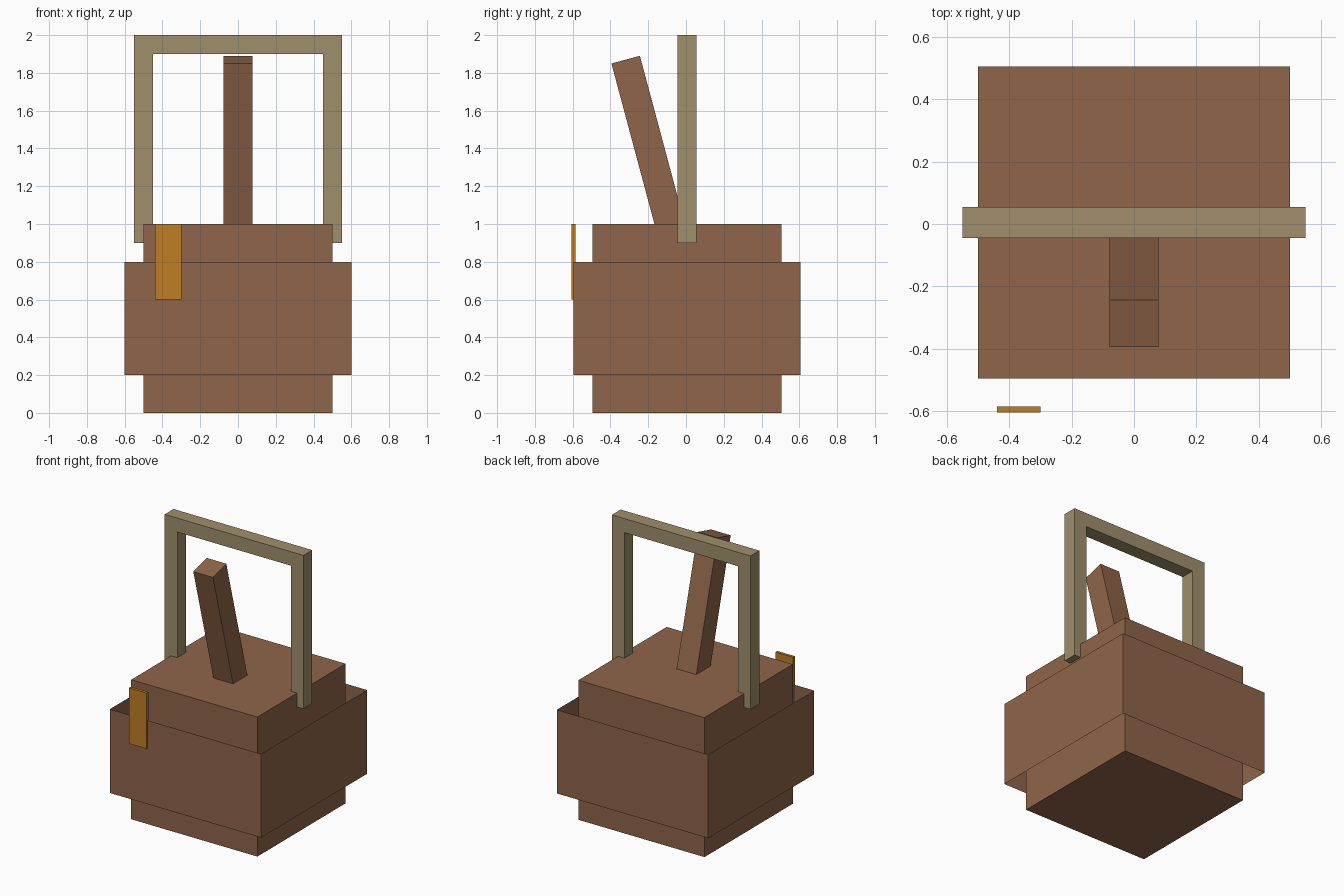
import bpy
import bmesh
import math
from mathutils import Matrix

cube = bpy.data.objects.get("Cube")
if cube:
    bpy.data.objects.remove(cube, do_unlink=True)

Y0 = 0.005  # depth offset that centres the body with its front tag


def material(name, rgb):
    """Flat material from 0-255 sRGB values, stored as linear."""
    lin = [((c / 255 + 0.055) / 1.055) ** 2.4 for c in rgb]
    m = bpy.data.materials.new(name)
    m.use_nodes = True
    m.diffuse_color = (*lin, 1)
    bsdf = m.node_tree.nodes["Principled BSDF"]
    bsdf.inputs["Base Color"].default_value = (*lin, 1)
    bsdf.inputs["Roughness"].default_value = 0.8
    return m


brown = material("brown_wood", (143, 101, 73))
khaki = material("khaki_handle", (160, 143, 107))
amber = material("amber_tag", (190, 127, 35))


def finish(name, bm, mat):
    bmesh.ops.recalc_face_normals(bm, faces=bm.faces)
    me = bpy.data.meshes.new(name)
    bm.to_mesh(me)
    bm.free()
    me.materials.append(mat)
    ob = bpy.data.objects.new(name, me)
    bpy.context.collection.objects.link(ob)
    return ob


def box(name, size, centre, mat, tilt=0.0, open_ends=False):
    bm = bmesh.new()
    bmesh.ops.create_cube(bm, size=1, matrix=Matrix.Diagonal((*size, 1)))
    if open_ends:
        bm.normal_update()
        caps = [f for f in bm.faces if abs(f.normal.z) > 0.9]
        bmesh.ops.delete(bm, geom=caps, context='FACES_ONLY')
    ob = finish(name, bm, mat)
    ob.location = centre
    ob.rotation_euler.x = tilt
    return ob


# Basket body and the open sleeve of thin panels around it
box("basket_body", (1, 1, 1), (0, Y0, 0.5), brown)
box("side_panels", (1.2, 1.2, 0.6), (0, Y0, 0.5), brown, open_ends=True)

# Leaning stick, its lower end sunk into the body
box("leaning_stick", (0.156, 0.156, 1.0), (0, -0.19, 1.387), brown,
    tilt=math.radians(15))

# Tag on the front panel
box("front_tag", (0.14, 0.02, 0.4), (-0.37, Y0 - 0.6, 0.8), amber)

# Handle: a square arch profile extruded through its depth
arch = [(-0.55, 0.9), (-0.55, 2.0), (0.55, 2.0), (0.55, 0.9),
        (0.45, 0.9), (0.45, 1.9), (-0.45, 1.9), (-0.45, 0.9)]
bm = bmesh.new()
face = bm.faces.new([bm.verts.new((x, Y0 - 0.05, z)) for x, z in arch])
ext = bmesh.ops.extrude_face_region(bm, geom=[face], use_keep_orig=True)
moved = [v for v in ext["geom"] if isinstance(v, bmesh.types.BMVert)]
bmesh.ops.translate(bm, verts=moved, vec=(0, 0.1, 0))
finish("handle", bm, khaki)
